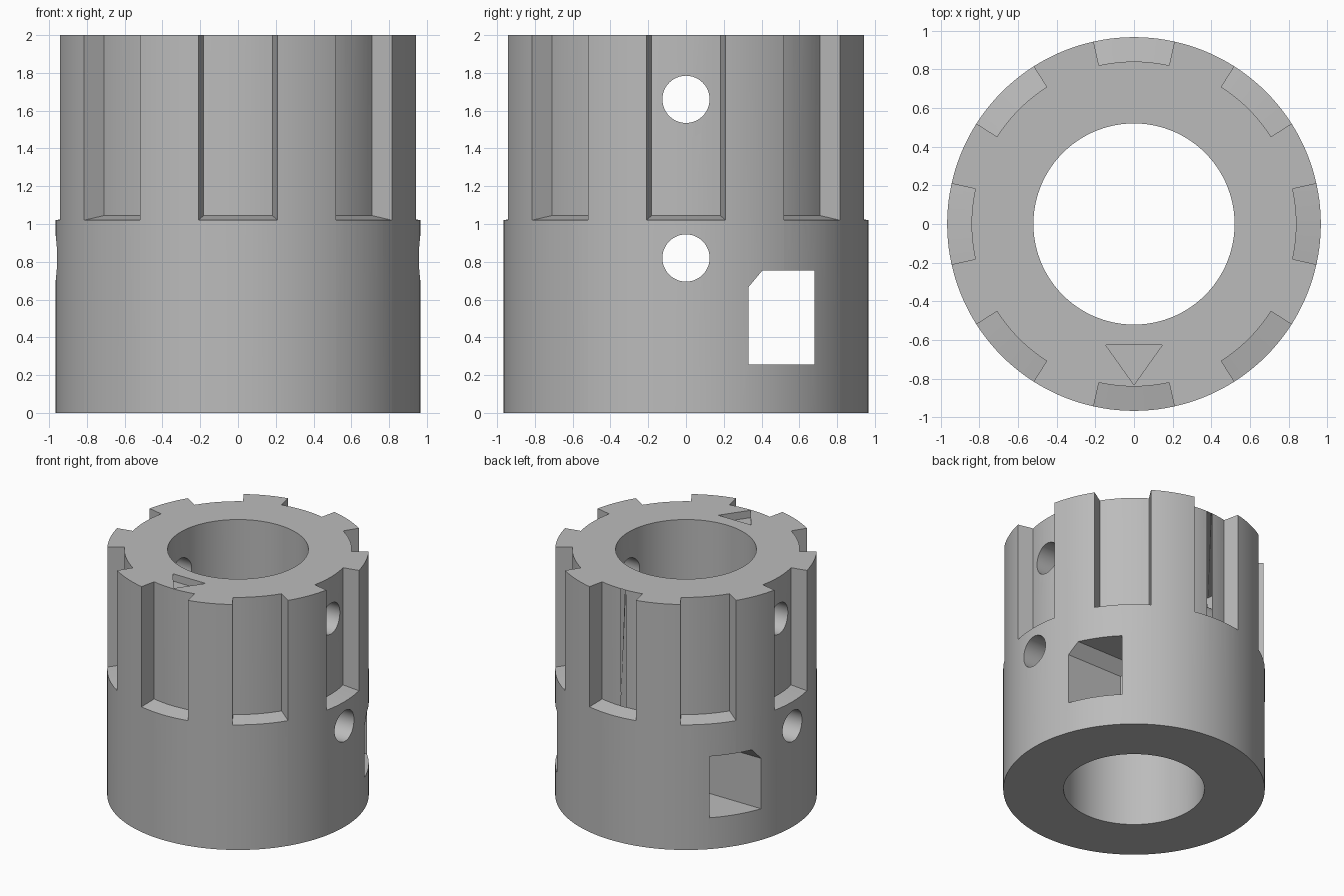
import bpy, bmesh, math
from mathutils import Matrix

if "Cube" in bpy.data.objects:
    bpy.data.objects.remove(bpy.data.objects["Cube"])

R_OUT, R_IN, HEIGHT = 0.966, 0.52, 2.0

grey = bpy.data.materials.new("plain grey")
grey.diffuse_color = (0.5, 0.5, 0.5, 1)
grey.use_nodes = True
grey.node_tree.nodes["Principled BSDF"].inputs["Base Color"].default_value = grey.diffuse_color


def make_object(name, bm):
    bmesh.ops.recalc_face_normals(bm, faces=bm.faces)
    mesh = bpy.data.meshes.new(name)
    bm.to_mesh(mesh)
    bm.free()
    mesh.materials.append(grey)
    obj = bpy.data.objects.new(name, mesh)
    bpy.context.collection.objects.link(obj)
    return obj


def loft(bm, lower, upper):
    """Closed solid between two matching outlines."""
    a = [bm.verts.new(p) for p in lower]
    b = [bm.verts.new(p) for p in upper]
    n = len(a)
    bm.faces.new(a)
    bm.faces.new(b)
    for i in range(n):
        bm.faces.new((a[i], a[(i + 1) % n], b[(i + 1) % n], b[i]))


# Collar: a plain tube
bm = bmesh.new()
N = 144
rings = []
for r, z in ((R_OUT, 0), (R_OUT, HEIGHT), (R_IN, HEIGHT), (R_IN, 0)):
    rings.append([bm.verts.new((r * math.cos(2 * math.pi * i / N),
                                r * math.sin(2 * math.pi * i / N), z)) for i in range(N)])
for k in range(4):
    a, b = rings[k], rings[(k + 1) % 4]
    for i in range(N):
        j = (i + 1) % N
        bm.faces.new((a[i], a[j], b[j], b[i]))
collar = make_object("splined_collar", bm)

# Eight radial slots whose floors slope down towards the outside
bm = bmesh.new()
R_SLOT, R_FAR, HALF = 0.84, 1.15, math.radians(12.5)
Z_SLOT = 1.045
Z_FAR = Z_SLOT - 0.025 * (R_FAR - R_SLOT) / (R_OUT - R_SLOT)
STEPS = 8
for s in range(8):
    lower, upper = [], []
    angles = [s * math.pi / 4 - HALF + 2 * HALF * i / STEPS for i in range(STEPS + 1)]
    inner = [(R_SLOT, a, Z_SLOT) for a in angles]
    outer = [(R_FAR, a, Z_FAR) for a in reversed(angles)]
    for r, a, z in inner + outer:
        x, y = r * math.cos(a), r * math.sin(a)
        lower.append((x, y, z))
        upper.append((x, y, 2.3))
    loft(bm, lower, upper)
bmesh.ops.triangulate(bm, faces=[f for f in bm.faces if len(f.verts) > 4])
slots = make_object("slot_cutter", bm)

# Two round cross holes and the clipped window, all running through along x
bm = bmesh.new()
for z in (0.82, 1.66):
    bmesh.ops.create_cone(bm, cap_ends=True, segments=48, radius1=0.125, radius2=0.125, depth=3,
                          matrix=Matrix.Translation((0, 0, z)) @ Matrix.Rotation(math.pi / 2, 4, 'Y'))
window = [(0.33, 0.255), (0.68, 0.255), (0.68, 0.755), (0.405, 0.755), (0.33, 0.665)]
loft(bm, [(-1.5, y, z) for y, z in window], [(1.5, y, z) for y, z in window])
cross = make_object("cross_hole_cutter", bm)

# Shallow triangular marker pocket in the top face
bm = bmesh.new()
marker = [(-0.147, -0.625), (0.147, -0.625), (0, -0.832)]
loft(bm, [(x, y, 1.94) for x, y in marker], [(x, y, 2.2) for x, y in marker])
pocket = make_object("marker_cutter", bm)

# Cut everything out of the collar
for cutter in (slots, cross, pocket):
    cutter.hide_render = True
    mod = collar.modifiers.new(cutter.name, 'BOOLEAN')
    mod.operation = 'DIFFERENCE'
    mod.solver = 'EXACT'
    mod.object = cutter

bpy.context.view_layer.update()
result = bpy.data.meshes.new_from_object(collar.evaluated_get(bpy.context.evaluated_depsgraph_get()))
collar.modifiers.clear()
collar.data = result
result.materials.clear()
result.materials.append(grey)
for cutter in (slots, cross, pocket):
    bpy.data.objects.remove(cutter, do_unlink=True)

# Smooth round walls, sharp edges
bpy.context.view_layer.objects.active = collar
collar.select_set(True)
bpy.ops.object.shade_smooth_by_angle(angle=math.radians(8))
